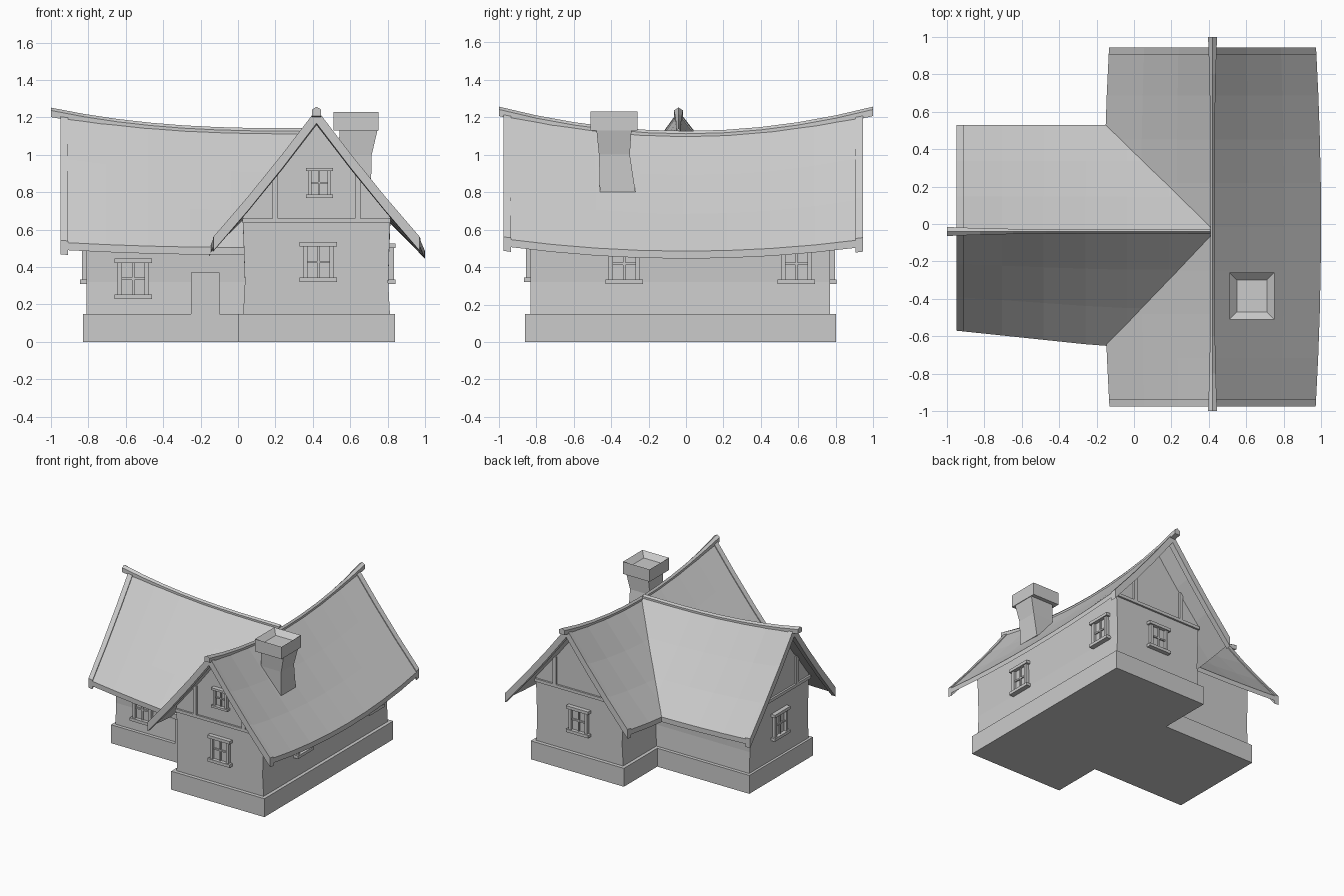
import bpy, bmesh
from mathutils import Vector

if "Cube" in bpy.data.objects:
    bpy.data.objects.remove(bpy.data.objects["Cube"])


def finish(name, bm):
    bmesh.ops.recalc_face_normals(bm, faces=bm.faces)
    me = bpy.data.meshes.new(name)
    bm.to_mesh(me)
    bm.free()
    ob = bpy.data.objects.new(name, me)
    bpy.context.collection.objects.link(ob)
    return ob


def loft(name, rings):
    """Skin closed rings of equal length and cap both ends."""
    bm = bmesh.new()
    vs = [[bm.verts.new(p) for p in r] for r in rings]
    n = len(vs[0])
    for a, b in zip(vs, vs[1:]):
        for i in range(n):
            j = (i + 1) % n
            bm.faces.new((a[i], a[j], b[j], b[i]))
    bm.faces.new(vs[0])
    bm.faces.new(vs[-1])
    return finish(name, bm)


def boxes(name, items):
    """One mesh made of boxes, each given as two opposite corners."""
    bm = bmesh.new()
    for lo, hi in items:
        lo, hi = Vector(lo), Vector(hi)
        geo = bmesh.ops.create_cube(bm, size=1)
        for v in geo["verts"]:
            v.co = Vector([(lo[k] + hi[k]) / 2 + v.co[k] * (hi[k] - lo[k]) for k in range(3)])
    return finish(name, bm)


def rect(x0, x1, y0, y1, z):
    return [(x0, y0, z), (x1, y0, z), (x1, y1, z), (x0, y1, z)]


def steps(a, b, n):
    return [a + (b - a) * i / n for i in range(n + 1)]


# Each wing: u runs along the ridge, s across it
class Main:
    name = "main"
    def at(u, s, z): return (0.42 + s, u, z)
    def ridge(u): return 1.11 + 0.13 * u * u
    def eave(u): return 0.485 + 0.07 * u * u
    def width(u, side): return 0.58 - 0.03 * u * u


class Side:
    name = "side"
    def at(u, s, z): return (u, -0.04 + s, z)
    def ridge(u): return 1.125 + 0.11 * (max(0, 0.3 - u) / 1.3) ** 2.5
    def eave(u): return 0.505 + 0.03 * u * u
    def width(u, side): return min(0.62, 0.63 + 0.105 * u) if side < 0 else 0.57


def roof_z(w, u, s):
    f = 1 - abs(s) / w.width(u, s)
    return w.eave(u) + (w.ridge(u) - w.eave(u)) * f - 0.06 * f * (1 - f)


def roof(name, w, us, lift, thick):
    rings = []
    for u in us:
        wl, wr = w.width(u, -1), w.width(u, 1)
        ss = [-wl, -wl * 0.66, -wl * 0.33, 0, wr * 0.33, wr * 0.66, wr]
        top = [w.at(u, s, roof_z(w, u, s) + lift) for s in ss]
        bot = [w.at(u, s, roof_z(w, u, s) + lift - thick) for s in reversed(ss)]
        rings.append(top + bot)
    loft(name, rings)


def ridge_cap(w, us):
    rings = []
    for u in us:
        t = w.ridge(u) + 0.017
        h = 0.012 + 0.012 * abs(u) ** 4
        rings.append([w.at(u, s, t + d) for s, d in
                      ((-h, -0.05), (-h, -0.015), (0, 0), (h, -0.015), (h, -0.05))])
    loft(w.name + "_ridge_cap", rings)


def walls(w, us, half):
    rings = []
    for u in us:
        pts = [(-half, 0.1), (-half + 0.012, 0.32)]
        side = [(half - 0.012, 0.32), (half, 0.1)]
        mid = [(s, roof_z(w, u, s) - 0.025) for s in (-half, -half / 2, 0, half / 2, half)]
        rings.append([w.at(u, s, z) for s, z in pts + mid + side])
    loft(w.name + "_walls", rings)


def gable_timber(name, w, u, out):
    a, b = u - 0.02 * out, u + 0.015 * out
    items = [(w.at(a, -0.395, 0.635), w.at(b, 0.395, 0.66))]
    for s in (-0.22, 0.22):
        items.append((w.at(a, s - 0.015, 0.65), w.at(b, s + 0.015, roof_z(w, u, s) - 0.03)))
    boxes(name, items)


def window(name, axis, out, wall, c, z0, wd, ht):
    """axis: 0 faces along x, 1 faces along y; out: facing sign."""
    h, t = wd / 2, wd * 0.12
    z1 = z0 + ht
    i = h - t
    parts = [  # a0, a1, z0, z1, depth
        (-h, h, z0, z0 + t, 0.035), (-h, h, z1 - t, z1, 0.035),
        (-i - t * 0.3, -i + t * 0.7, z0 + t, z1 - t, 0.025),
        (i - t * 0.7, i + t * 0.3, z0 + t, z1 - t, 0.025),
        (-i, i, z0 + t, z1 - t, 0.006),
        (-t * 0.25, t * 0.25, z0 + t, z1 - t, 0.016),
        (-i, i, (z0 + z1) / 2 - t * 0.25, (z0 + z1) / 2 + t * 0.25, 0.016)]
    items = []
    for a0, a1, b0, b1, d in parts:
        p, q = wall - 0.03 * out, wall + d * out
        if axis == 0:
            items.append(((p, c + a0, b0), (q, c + a1, b1)))
        else:
            items.append(((c + a0, p, b0), (c + a1, q, b1)))
    boxes(name, items)


# Stone plinth
boxes("main_plinth", [((0, -0.86, 0), (0.84, 0.80, 0.15))])
boxes("side_plinth", [((-0.83, -0.45, 0), (0.0, 0.37, 0.15))])

# Walls with gables
walls(Main, steps(-0.83, 0.77, 8), 0.395)
walls(Side, steps(-0.81, 0.40, 6), 0.385)

# Sagging roofs, barge boards and ridge caps
roof("main_roof", Main, steps(-0.95, 0.92, 8), 0, 0.04)
roof("side_roof", Side, steps(-0.93, 0.41, 6), 0, 0.04)
roof("front_barge_board", Main, (-0.975, -0.935), 0.01, 0.075)
roof("back_barge_board", Main, (0.905, 0.945), 0.01, 0.075)
roof("left_barge_board", Side, (-0.95, -0.91), 0.01, 0.075)
ridge_cap(Main, steps(-1, 1, 10))
ridge_cap(Side, steps(-1, 0.41, 8))

# Gable timbers
gable_timber("front_timber", Main, -0.83, -1)
gable_timber("back_timber", Main, 0.77, 1)
gable_timber("left_timber", Side, -0.81, -1)

# Windows
window("front_window", 1, -1, -0.83, 0.43, 0.32, 0.20, 0.215)
window("attic_window", 1, -1, -0.83, 0.435, 0.77, 0.145, 0.16)
window("back_window", 1, 1, 0.77, 0.42, 0.31, 0.20, 0.215)
window("left_window", 0, -1, -0.81, -0.04, 0.31, 0.20, 0.215)
window("side_wing_window", 1, -1, -0.417, -0.56, 0.23, 0.20, 0.215)
for i, y in enumerate((-0.33, 0.59)):
    window("right_window_%d" % (i + 1), 0, 1, 0.808, y, 0.31, 0.20, 0.215)

# Door
boxes("door", [((-0.25, -0.455, 0.12), (-0.10, -0.38, 0.37))])

# Leaning chimney with hollowed cap
loft("chimney_shaft", [rect(0.53, 0.71, -0.46, -0.27, 0.80),
                       rect(0.535, 0.715, -0.465, -0.30, 1.0),
                       rect(0.545, 0.75, -0.48, -0.29, 1.15)])
loft("chimney_cap", [rect(0.51, 0.75, -0.51, -0.26, 1.13),
                     rect(0.51, 0.75, -0.51, -0.26, 1.23),
                     rect(0.55, 0.71, -0.47, -0.30, 1.19)])
